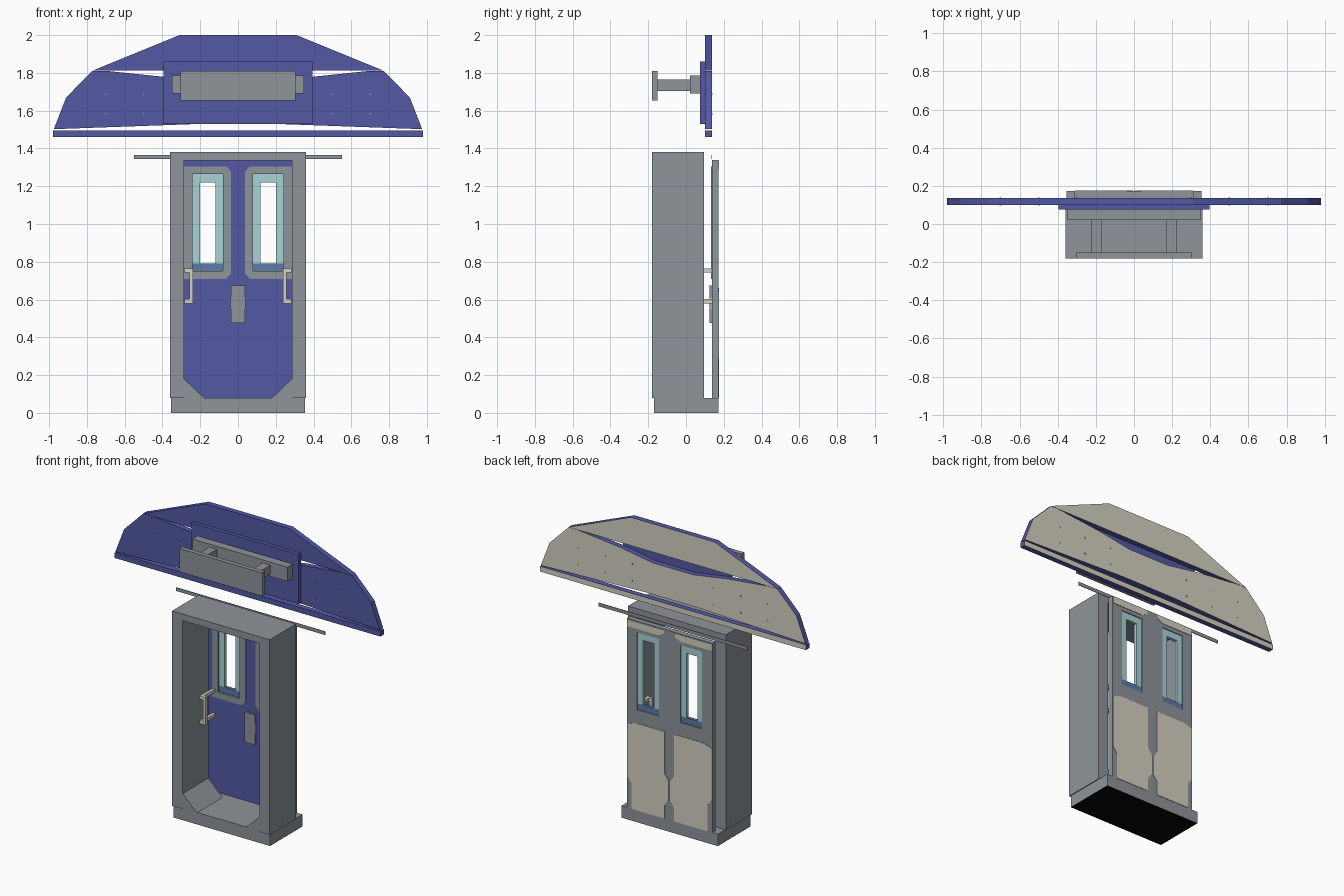
import bpy, bmesh

cube = bpy.data.objects.get("Cube")
if cube:
    bpy.data.objects.remove(cube, do_unlink=True)


def material(name, r, g, b):
    col = [(v / 255) ** 2.2 for v in (r, g, b)] + [1]
    m = bpy.data.materials.new(name)
    m.use_nodes = True
    m.diffuse_color = col
    m.node_tree.nodes["Principled BSDF"].inputs["Base Color"].default_value = col
    return m


BLUE = material("indigo_blue", 84, 90, 163)
GREY = material("cool_grey", 141, 147, 153)
BEIGE = material("warm_beige", 212, 208, 193)
TEAL = material("pale_teal", 166, 210, 212)
STEEL = material("steel_blue", 92, 122, 165)
BLACK = material("black", 14, 14, 14)


def build(name, polys, y0, y1, mat, front=None, back=None, under=None):
    """Extrude x-z outlines from y0 to y1; optional colours by face direction."""
    bm = bmesh.new()
    for pts in polys:
        a = [bm.verts.new((x, y0, z)) for x, z in pts]
        b = [bm.verts.new((x, y1, z)) for x, z in pts]
        bm.faces.new(a)
        bm.faces.new(b)
        for i in range(len(a)):
            j = (i + 1) % len(a)
            bm.faces.new((a[i], a[j], b[j], b[i]))
    bmesh.ops.recalc_face_normals(bm, faces=bm.faces)
    mats = [mat, front or mat, back or mat, under or mat]
    for f in bm.faces:
        n = f.normal
        f.material_index = 1 if n.y < -0.9 else 2 if n.y > 0.9 else 3 if n.z < -0.9 else 0
    me = bpy.data.meshes.new(name)
    bm.to_mesh(me)
    bm.free()
    for m in mats:
        me.materials.append(m)
    ob = bpy.data.objects.new(name, me)
    bpy.context.collection.objects.link(ob)
    return ob


def rect(x0, x1, z0, z1):
    return [(x0, z0), (x1, z0), (x1, z1), (x0, z1)]


def box(name, x0, x1, y0, y1, z0, z1, mat, **kw):
    return build(name, [rect(x0, x1, z0, z1)], y0, y1, mat, **kw)


def flip(pts, s):
    return [(s * x, z) for x, z in pts]


def sym(half):
    """Close a right-hand outline with its mirror image."""
    return half + [(-x, z) for x, z in reversed(half)]


def ring(outer, inner):
    n = len(outer)
    return [[outer[i], outer[(i + 1) % n], inner[(i + 1) % n], inner[i]] for i in range(n)]


def clipped(x0, x1, z0, z1, c):
    """Rectangle with the two corners on the x0 side cut off."""
    return [(x0 + c, z0), (x1, z0), (x1, z1), (x0 + c, z1), (x0, z1 - c), (x0, z0 + c)]


# Canopy: top panel, main panel and bottom strip with slots between them
W0, W1 = 0.1, 0.137
build("canopy_top_panel", [sym([(0.77, 1.812), (0.31, 2.0)])], W0, W1, BLUE, back=BEIGE)
build("canopy_main_panel", [sym([(0.2, 1.53), (0.975, 1.502), (0.91, 1.67), (0.77, 1.811),
                                 (0.7, 1.811), (0.4, 1.78), (0.15, 1.74)])],
      W0, W1, BLUE, back=BEIGE)
box("canopy_bottom_strip", -0.98, 0.98, W0, W1, 1.46, 1.495, BLUE, back=BEIGE)
for s in (-1, 1):
    for i in range(3):
        for z in (1.58, 1.69):
            x = s * (0.3 + 0.2 * i)
            box("canopy_rivet", x - 0.004, x + 0.004, W0 - 0.002, W1 + 0.002,
                z - 0.004, z + 0.004, GREY)

# Canopy mounting
box("mount_plate", -0.395, 0.395, 0.075, W0, 1.53, 1.86, BLUE)
box("mount_bar", -0.35, 0.35, 0.02, 0.075, 1.69, 1.785, GREY)
box("mount_front_plate", -0.305, 0.305, -0.18, -0.15, 1.655, 1.81, GREY)
for s in (-1, 1):
    box("mount_strut", s * 0.17, s * 0.225, -0.15, 0.02, 1.705, 1.765, GREY)

# Base and doorway surround
box("base", -0.355, 0.355, -0.17, 0.172, 0, 0.08, GREY, under=BLACK)
build("doorway_surround", [sym([(0.285, 0.08), (0.36, 0.08), (0.36, 1.38)])[:3]
                           + [(-0.36, 1.38), (-0.36, 0.08), (-0.285, 0.08),
                              (-0.285, 1.335), (0.285, 1.335)]], -0.18, 0.095, GREY)
for s in (-1, 1):
    build("corner_wedge", [flip([(0.285, 0.08), (0.285, 0.18), (0.18, 0.08)], s)],
          -0.175, 0.095, GREY)
box("door_rail", -0.55, 0.55, 0.132, 0.136, 1.343, 1.366, GREY)

# Door leaves
D0, D1 = 0.137, 0.172
window = rect(0.08, 0.24, 0.75, 1.265)
lower_panel = [(0.035, 0.08), (0.28, 0.08), (0.28, 0.25), (0.31, 0.29), (0.31, 0.64),
               (0.25, 0.66), (0.035, 0.66), (0.035, 0.38), (0.006, 0.34),
               (0.006, 0.21), (0.035, 0.17)]
top_panel = [(0.08, 1.29), (0.31, 1.29), (0.31, 1.335), (0.04, 1.335), (0.04, 1.31)]
for s in (-1, 1):
    leaf = ring(rect(0, 0.315, 0.08, 1.34), window)
    build("door_leaf", [flip(p, s) for p in leaf], D0, D1, GREY, front=BLUE)
    trim = ring(clipped(0.038, 0.285, 0.71, 1.305, 0.025),
                clipped(0.08, 0.24, 0.75, 1.265, 0.002))
    build("window_trim", [flip(p, s) for p in trim], D0 - 0.005, D0, GREY)

    # Window lining: teal sides and top, steel sill
    lining = [rect(0.08, 0.12, 0.79, 1.265), rect(0.2, 0.24, 0.79, 1.265),
              rect(0.12, 0.2, 1.22, 1.265)]
    build("window_lining", [flip(p, s) for p in lining], 0.145, 0.166, TEAL)
    build("window_sill", [flip(rect(0.08, 0.24, 0.75, 0.79), s)], 0.145, 0.166, STEEL)

    # Painted panels on the outer side
    build("door_lower_panel", [flip(lower_panel, s)], D1, D1 + 0.003, BEIGE)
    build("door_top_panel", [flip(top_panel, s)], D1, D1 + 0.003, BEIGE)

    # Grab handle
    build("handle_bar", [flip(rect(0.238, 0.258, 0.58, 0.765), s)], 0.0, 0.02, BEIGE)
    for z in (0.58, 0.743):
        build("handle_arm", [flip(rect(0.238, 0.283, z, z + 0.022), s)], 0.0, 0.02, BEIGE)
        build("handle_bracket", [flip(rect(0.263, 0.283, z, z + 0.022), s)], 0.02, D0, BEIGE)

# Lock
box("lock_plate", -0.038, 0.036, D0 - 0.012, D0, 0.475, 0.675, GREY)
box("lock_latch", -0.041, 0.039, D0 - 0.008, D0 - 0.003, 0.55, 0.61, TEAL)
